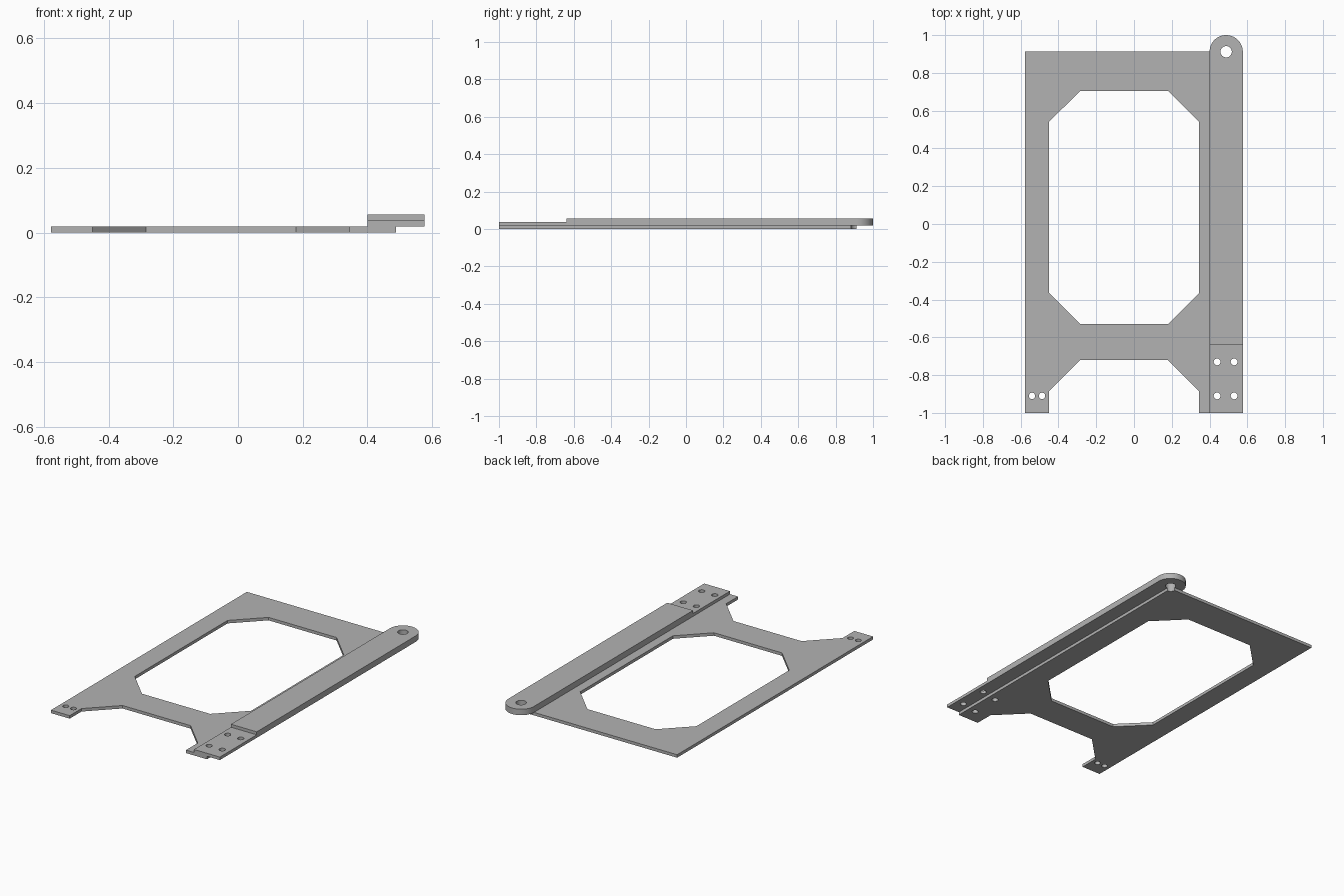
import bpy
import bmesh
from math import cos, sin, radians, pi

if "Cube" in bpy.data.objects:
    bpy.data.objects.remove(bpy.data.objects["Cube"], do_unlink=True)

GREY = (0.45, 0.45, 0.45, 1.0)
metal = bpy.data.materials.new("grey_metal")
metal.use_nodes = True
metal.diffuse_color = GREY
metal.node_tree.nodes["Principled BSDF"].inputs["Base Color"].default_value = GREY

T = 0.0185                      # sheet thickness
PIVOT = (0.488, 0.912)          # pivot hole centre
PIVOT_R, END_R = 0.03, 0.088
LEFT, FRONT, STEP = 0.4, -1.0, -0.64


def arc(centre, r, start, end, n):
    angles = [radians(start + (end - start) * i / n) for i in range(n + 1)]
    return [(centre[0] + r * cos(a), centre[1] + r * sin(a)) for a in angles]


def circle(centre, r, n=32):
    return arc(centre, r, 0, 360, n)[:-1]


def extrude_up(bm, faces, height):
    new = bmesh.ops.extrude_face_region(bm, geom=faces)["geom"]
    verts = [g for g in new if isinstance(g, bmesh.types.BMVert)]
    bmesh.ops.translate(bm, verts=verts, vec=(0, 0, height))


def slab(loops, z):
    """Sheet with an outer loop and hole loops."""
    bm = bmesh.new()
    edges = []
    for loop in loops:
        vs = [bm.verts.new((x, y, z)) for x, y in loop]
        edges += [bm.edges.new((a, b)) for a, b in zip(vs, vs[1:] + vs[:1])]
    bmesh.ops.triangle_fill(bm, edges=edges, use_beauty=True, use_dissolve=False)
    extrude_up(bm, bm.faces[:], T)
    return bm


def finish(bm, name):
    bmesh.ops.dissolve_limit(bm, angle_limit=radians(0.5), verts=bm.verts[:], edges=bm.edges[:])
    bmesh.ops.recalc_face_normals(bm, faces=bm.faces[:])
    mesh = bpy.data.meshes.new(name)
    bm.to_mesh(mesh)
    bm.free()
    mesh.materials.append(metal)
    obj = bpy.data.objects.new(name, mesh)
    bpy.context.collection.objects.link(obj)
    bpy.ops.object.select_all(action="DESELECT")
    obj.select_set(True)
    bpy.context.view_layer.objects.active = obj
    bpy.ops.object.shade_smooth_by_angle(angle=pi / 6)


# Bolt holes shared by the bar and the plate beneath it
inner_bolts = [circle((0.44, y), 0.018) for y in (-0.91, -0.73)]
outer_bolts = [circle((0.53, y), 0.018) for y in (-0.91, -0.73)]

# Base plate with forked front legs and a corner relieved around the pivot
x0, x1, c = -0.45, 0.345, 0.165
outline = [(-0.578, FRONT), (x0, FRONT), (x0, -0.885), (x0 + c, -0.72),
           (x1 - c, -0.72), (x1, -0.885), (x1, FRONT), (PIVOT[0], FRONT)]
outline += arc(PIVOT, PIVOT_R, 270, 180, 8) + [(-0.578, PIVOT[1])]
y0, y1 = -0.53, 0.705
window = [(x0 + c, y0), (x1 - c, y0), (x1, y0 + c), (x1, y1 - c),
          (x1 - c, y1), (x0 + c, y1), (x0, y1 - c), (x0, y0 + c)]
leg_holes = [circle((x, -0.91), 0.017) for x in (-0.54, -0.487)]
finish(slab([outline, window] + leg_holes + inner_bolts, 0), "base_plate")

# Side bar: thin bolted pad at the front, double thickness behind the step
bar_outline = [(LEFT, FRONT), (PIVOT[0] + END_R, FRONT)] + arc(PIVOT, END_R, 0, 180, 32)
bar_outline[-1] = (LEFT, PIVOT[1])
bm = slab([bar_outline, circle(PIVOT, PIVOT_R)] + inner_bolts + outer_bolts, T)
bmesh.ops.bisect_plane(bm, geom=bm.verts[:] + bm.edges[:] + bm.faces[:],
                       plane_co=(0, STEP, 0), plane_no=(0, 1, 0))
raised = [f for f in bm.faces if f.calc_center_median().y > STEP
          and all(v.co.z > 1.5 * T for v in f.verts)]
top_edges = {e for f in raised for e in f.edges}
bmesh.ops.recalc_face_normals(bm, faces=bm.faces[:])
extrude_up(bm, raised, T)
finish(bm, "side_bar")
